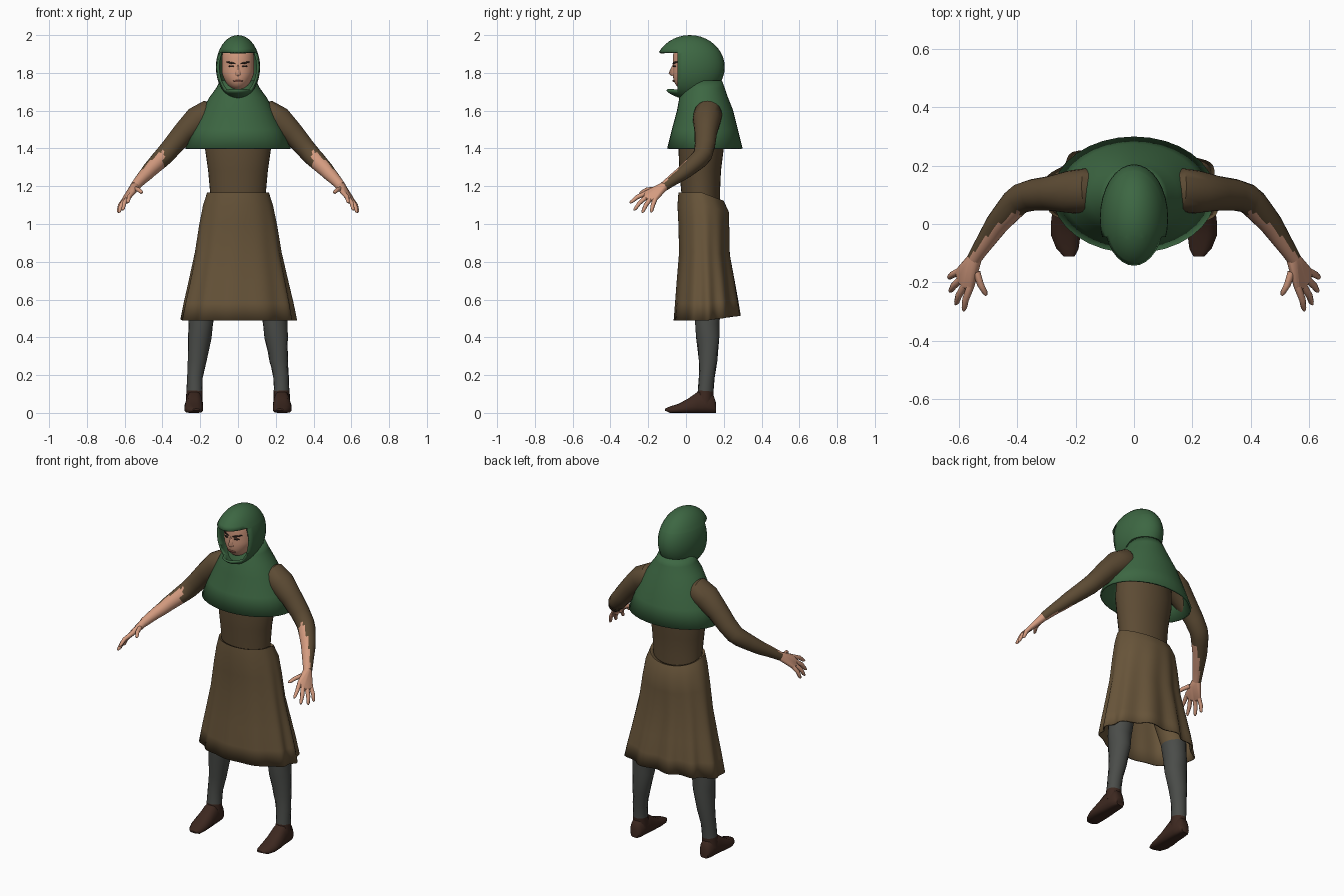
import bpy, bmesh, math
from mathutils import Vector

cube = bpy.data.objects.get("Cube")
if cube:
    bpy.data.objects.remove(cube, do_unlink=True)


def material(name, *rgb):
    m = bpy.data.materials.new(name)
    m.use_nodes = True
    m.diffuse_color = (*rgb, 1)
    m.node_tree.nodes["Principled BSDF"].inputs["Base Color"].default_value = (*rgb, 1)
    return m


GREEN = material("hood green", .046, .135, .055)
TUNIC = material("tunic brown", .108, .07, .034)
SKIRT = material("skirt brown", .138, .09, .042)
GREY = material("stocking grey", .069, .073, .067)
LEATHER = material("shoe leather", .046, .021, .014)
SKIN = material("skin", .66, .33, .215)
DARK = material("brow dark", .02, .012, .009)
LIPS = material("lip red", .36, .13, .09)


def finish(name, bm, mats, rule=None, thickness=0, angle=40):
    """Turn a bmesh into a shaded object; rule picks a material per face."""
    bmesh.ops.recalc_face_normals(bm, faces=bm.faces)
    bm.normal_update()
    if rule:
        for f in bm.faces:
            f.material_index = rule(f.calc_center_median(), f.normal)
    mesh = bpy.data.meshes.new(name)
    bm.to_mesh(mesh)
    bm.free()
    for m in mats:
        mesh.materials.append(m)
    ob = bpy.data.objects.new(name, mesh)
    bpy.context.collection.objects.link(ob)
    bpy.ops.object.select_all(action='DESELECT')
    ob.select_set(True)
    bpy.context.view_layer.objects.active = ob
    bpy.ops.object.shade_smooth_by_angle(angle=math.radians(angle))
    if thickness:
        mod = ob.modifiers.new("thickness", 'SOLIDIFY')
        mod.thickness = thickness
        mod.offset = -1
    return ob


def loft(rings, caps=True):
    bm = bmesh.new()
    rows = [[bm.verts.new(p) for p in ring] for ring in rings]
    n = len(rows[0])
    for a, b in zip(rows, rows[1:]):
        for i in range(n):
            j = (i + 1) % n
            bm.faces.new((a[i], a[j], b[j], b[i]))
    if caps:
        bm.faces.new(rows[0])
        bm.faces.new(rows[-1])
    return bm


def angles(n):
    return [math.tau * i / n for i in range(n)]


def oval(z, half, front, back, n=32):
    """Level ring given its half width and its front and back edges."""
    mid, ry = (front + back) / 2, (back - front) / 2
    return [Vector((half * math.cos(a), mid + ry * math.sin(a), z)) for a in angles(n)]


def tube(points, n=14):
    """Round limb through (x, y, z, radius) points."""
    pos = [Vector(p[:3]) for p in points]
    rings = []
    for i, p in enumerate(pos):
        d = pos[min(i + 1, len(pos) - 1)] - pos[max(i - 1, 0)]
        q = d.to_track_quat('Z', 'Y')
        r = points[i][3]
        rings.append([p + q @ Vector((r * math.cos(a), r * math.sin(a), 0)) for a in angles(n)])
    return loft(rings)


def flip(points, s):
    return [(p[0] * s, *p[1:]) for p in points]


# Torso and neck
finish("torso", loft([oval(*r) for r in (
    (1.0, .15, -.02, .18), (1.17, .148, -.025, .18), (1.28, .158, -.035, .185),
    (1.4, .175, -.04, .2), (1.52, .17, -.03, .2), (1.62, .11, .0, .18))]), [TUNIC])
finish("neck", tube([(0, .09, 1.58, .06), (0, .06, 1.68, .055), (0, .04, 1.77, .055)]), [SKIN])

# Shoulder cape, open below
finish("shoulder_cape", loft([oval(*r) for r in (
    (1.4, .28, -.1, .3), (1.5, .237, -.075, .275), (1.6, .19, -.048, .25),
    (1.67, .152, -.035, .222), (1.72, .115, -.015, .205), (1.76, .095, .0, .19))],
    caps=False), [GREEN], thickness=.01)

# Hood: a tall egg with the face opening cut out
bm = bmesh.new()
bmesh.ops.create_uvsphere(bm, u_segments=32, v_segments=20, radius=1)
for v in bm.verts:
    v.co = Vector((v.co.x * .117, .02 + v.co.y * .185, 1.83 + v.co.z * .17))
for co, no in (((0, 0, 1.91), (0, 0, 1)), ((0, 0, 1.705), (0, 0, 1)), ((0, -.045, 0), (0, 1, 0))):
    bmesh.ops.bisect_plane(bm, geom=bm.verts[:] + bm.edges[:] + bm.faces[:],
                           plane_co=co, plane_no=no)
opening = [f for f in bm.faces if f.calc_center_median().y < -.045
           and 1.705 < f.calc_center_median().z < 1.91]
bmesh.ops.delete(bm, geom=opening, context='FACES')
finish("hood", bm, [GREEN], thickness=.012)


# Head: stacked ovals with a narrowing jaw
def head_size(z):
    s = math.sqrt(max(.02, 1 - abs((z - 1.835) / .13) ** 4))
    jaw = 1 - max(0, 1.8 - z) * 3.5
    return .086 * s * jaw, .09 * s


def head_ring(z):
    w, d = head_size(z)
    return oval(z, w, .02 - d, .02 + d)


finish("head", loft([head_ring(1.706 + .258 * i / 18) for i in range(19)]), [SKIN])


def face_patch(name, x, z, half, height, mat, slant=0):
    """Thin patch that follows the curve of the face."""
    bm = bmesh.new()
    cols = []
    for i in range(7):
        t = i / 3 - 1
        taper = height * (1 - .7 * t * t)
        col = []
        for k in (-1, 1):
            px, pz = x + half * t, z + slant * t + taper * k
            w, d = head_size(pz)
            py = .017 - d * math.sqrt(max(0, 1 - (px / w) ** 2))
            col.append(bm.verts.new((px, py, pz)))
        cols.append(col)
    for a, b in zip(cols, cols[1:]):
        bm.faces.new((a[0], b[0], b[1], a[1]))
    finish(name, bm, [mat], thickness=.004)


for s, side in ((1, "left"), (-1, "right")):
    face_patch(side + "_eyebrow", .037 * s, 1.853, .024, .005, DARK, .005 * s)
    face_patch(side + "_eye", .036 * s, 1.835, .014, .005, DARK)
face_patch("mouth", 0, 1.757, .026, .005, LIPS)

# Nose
bm = bmesh.new()
for p in ((0, -.07, 1.845), (.012, -.06, 1.84), (-.012, -.06, 1.84), (0, -.093, 1.797),
          (.018, -.066, 1.79), (-.018, -.066, 1.79), (0, -.075, 1.783)):
    bm.verts.new(p)
bmesh.ops.convex_hull(bm, input=bm.verts)
finish("nose", bm, [SKIN], angle=70)

# Skirt: flaring rings whose folds deepen toward the hem and the back
skirt_rings = []
for z, half, front, back in ((1.16, .14, -.02, .17), (1.168, .163, -.04, .2),
                             (1.1, .185, -.045, .228), (1.0, .205, -.04, .23),
                             (.85, .228, -.036, .232), (.7, .26, -.048, .255),
                             (.58, .286, -.057, .272), (.49, .303, -.064, .283)):
    ring = oval(z, half, front, back, 96)
    drop = (1.168 - z) / .68
    mid = Vector((0, (front + back) / 2, z))
    for p, a in zip(ring, angles(96)):
        rear = max(0, math.sin(a))
        depth = .07 * drop * (.2 + .8 * max(rear, abs(math.cos(a)) * .4))
        fold = depth * math.sin(11 * a + .6 * math.sin(3 * a) + drop)
        p.xy = mid.xy + (p.xy - mid.xy) * (1 + fold)
        p.z += rear * (.025 * drop - .045 * (1 - drop))
    skirt_rings.append(ring)
finish("skirt", loft(skirt_rings, caps=False), [SKIRT], thickness=.008, angle=60)

ARM = ((.11, .115, 1.57, .055), (.165, .115, 1.578, .076), (.215, .11, 1.55, .074),
       (.285, .105, 1.485, .06), (.345, .1, 1.415, .054), (.388, .088, 1.365, .051),
       (.41, .07, 1.343, .049), (.43, .047, 1.323, .046), (.45, .024, 1.303, .043),
       (.47, 0, 1.283, .04), (.49, -.03, 1.26, .036), (.51, -.06, 1.24, .032),
       (.53, -.09, 1.218, .028), (.547, -.117, 1.198, .025))
LEG = ((.09, .09, 1.0, .085), (.13, .1, .8, .088), (.175, .11, .62, .075),
       (.188, .113, .56, .07), (.198, .113, .47, .065), (.202, .115, .4, .062),
       (.216, .117, .28, .05), (.228, .11, .19, .042), (.231, .104, .115, .042),
       (.232, .1, .05, .045))
FINGERS = {"index": ((.56, -.212, 1.163), (.585, -.298, 1.112)),
           "middle": ((.58, -.21, 1.143), (.612, -.276, 1.073)),
           "ring": ((.594, -.19, 1.132), (.632, -.232, 1.06)),
           "little": ((.6, -.163, 1.133), (.637, -.185, 1.062)),
           "thumb": ((.54, -.165, 1.185), (.507, -.245, 1.165))}
# Foot sections from heel to toe: y, middle x, half width, top height
FOOT = ((.16, .232, .025, .05), (.145, .232, .037, .095), (.1, .232, .044, .12),
        (.06, .232, .046, .11), (.01, .234, .05, .075), (-.04, .234, .05, .048),
        (-.085, .228, .038, .034), (-.112, .222, .018, .022))

for s, side in ((1, "left"), (-1, "right")):
    # Arm: the sleeve is cut away slantwise on the inside of the forearm
    def sleeve(c, n):
        return int(c.x * s > .39 and -.8 * n.x * s - .6 * n.y > .15 + 6 * c.y)
    finish(side + "_arm", tube(flip(ARM, s), 20), [TUNIC, SKIN], sleeve)

    # Palm: hull around the wrist and the knuckles
    bm = bmesh.new()
    knuckles = [FINGERS[k][0] for k in ("index", "middle", "ring", "little")]
    for p, r in [((.545, -.115, 1.2), .024), ((.55, -.15, 1.182), .018)] + [(k, .013) for k in knuckles]:
        ball = bmesh.ops.create_icosphere(bm, subdivisions=2, radius=r)["verts"]
        bmesh.ops.translate(bm, verts=ball, vec=(p[0] * s, p[1], p[2]))
    hull = bmesh.ops.convex_hull(bm, input=bm.verts)
    bmesh.ops.delete(bm, geom=[g for g in hull["geom_interior"]
                               if isinstance(g, bmesh.types.BMVert)], context='VERTS')
    finish(side + "_palm", bm, [SKIN], angle=60)

    # Fingers, gently curled
    for finger, (base, tip) in FINGERS.items():
        a, b = Vector(base), Vector(tip)
        bend = a.lerp(b, .55) + Vector((.004, 0, .007))
        pts = [(*a, .013), (*bend, .0115), (*a.lerp(b, .88), .009), (*b, .004)]
        finish(side + "_" + finger + "_finger", tube(flip(pts, s), 8), [SKIN], angle=60)

    # Leg: breeches above the knee, stocking below, shoe top at the ankle
    finish(side + "_leg", tube(flip(LEG, s), 18), [SKIRT, GREY, LEATHER],
           lambda c, n: 0 if c.z > .56 else 1 if c.z > .115 else 2)

    # Shoe
    rings = []
    for y, x, w, top in FOOT:
        low = .012 if y < -.1 else 0
        rings.append([(s * (x + w * math.cos(a) * (1 - .2 * math.sin(a))), y,
                       low + (top - low) * (.5 + .5 * max(-1, min(1, 1.25 * math.sin(a)))))
                      for a in angles(16)])
    finish(side + "_shoe", loft(rings), [LEATHER], angle=50)
